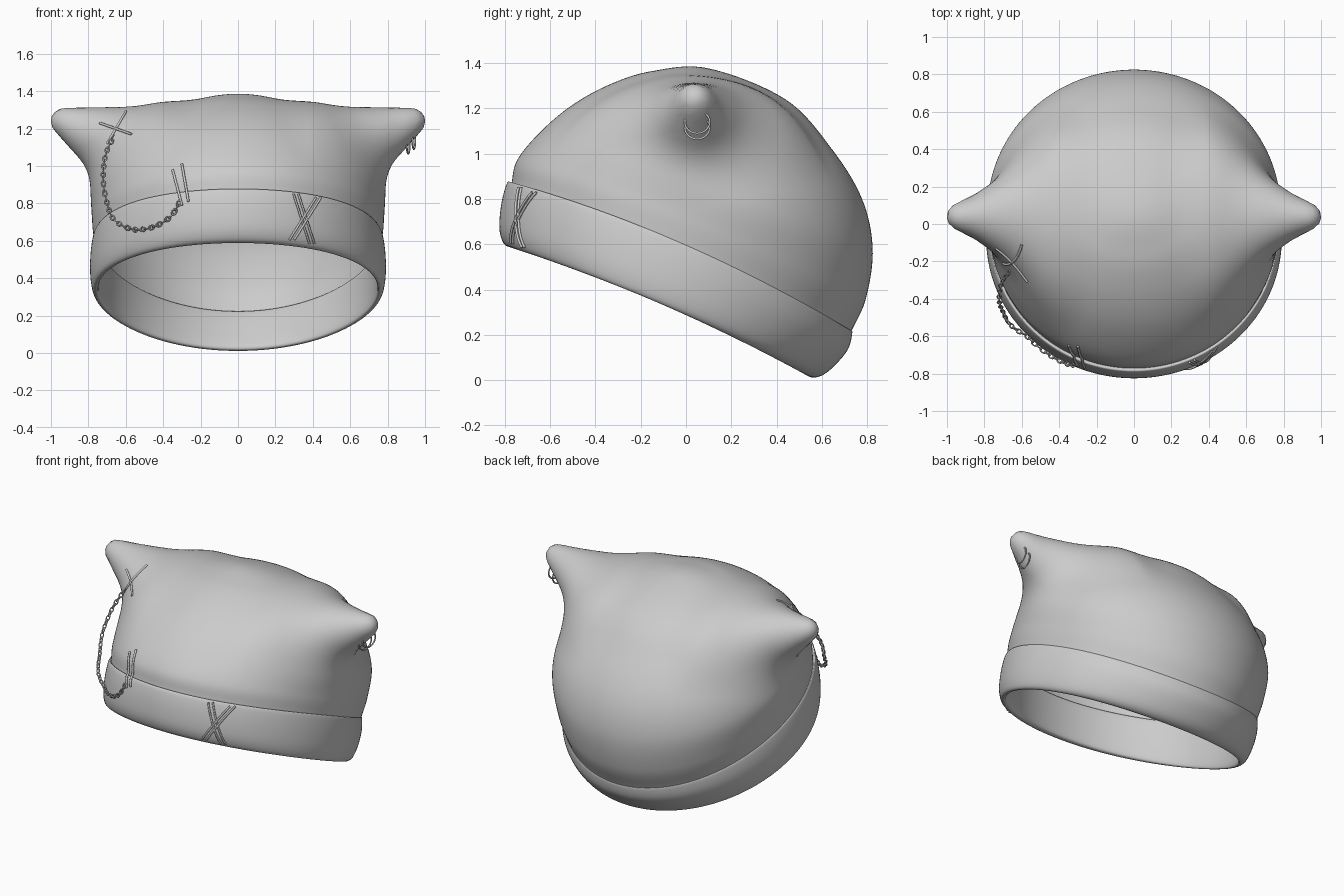
import bpy, bmesh, math
from mathutils import Vector
from mathutils.bvhtree import BVHTree

if "Cube" in bpy.data.objects:
    bpy.data.objects.remove(bpy.data.objects["Cube"])

SEG = 180


def material(name, rgb):
    m = bpy.data.materials.new(name)
    m.diffuse_color = (*rgb, 1)
    m.use_nodes = True
    m.node_tree.nodes["Principled BSDF"].inputs["Base Color"].default_value = m.diffuse_color
    return m


GREY = material("soft grey", (0.6, 0.6, 0.6))


def spline(rows, steps, end):
    """Smooth interpolation through rows of numbers."""
    first = [2 * a - b for a, b in zip(rows[0], rows[1])]
    pts = [first] + rows + [end]
    out = []
    for i in range(1, len(rows)):
        for s in range(steps):
            t = s / steps
            out.append([0.5 * (2 * b + (c - a) * t + (2 * a - 5 * b + 4 * c - d) * t * t
                               + (3 * b - a - 3 * c + d) * t ** 3)
                        for a, b, c, d in zip(*pts[i - 1:i + 3])])
    return out + [rows[-1]]


def ring(row):
    """Tilted oval from front point, back point, half width and side lift."""
    fy, fz, by, bz, w, lift = row
    pts = []
    for i in range(SEG):
        a = 2 * math.pi * i / SEG
        s, c = math.sin(a), math.cos(a)
        pts.append(Vector((w * s, (fy + by) / 2 - (by - fy) / 2 * c,
                           (fz + bz) / 2 - (bz - fz) / 2 * c + lift * s * s)))
    return pts


def loft(name, rings, apex=None):
    bm = bmesh.new()
    vs = [[bm.verts.new(p) for p in r] for r in rings]
    for a, b in zip(vs, vs[1:]):
        for i in range(SEG):
            j = (i + 1) % SEG
            bm.faces.new((a[i], a[j], b[j], b[i]))
    if apex is not None:
        top = bm.verts.new(apex)
        for i in range(SEG):
            bm.faces.new((vs[-1][i], vs[-1][(i + 1) % SEG], top))
    for f in bm.faces:
        f.smooth = True
    return finish(name, bm)


def finish(name, bm):
    me = bpy.data.meshes.new(name)
    bm.to_mesh(me)
    bm.free()
    ob = bpy.data.objects.new(name, me)
    bpy.context.collection.objects.link(ob)
    me.materials.append(GREY)
    return ob


# ears: tapered round cones, flared at the base, blended into the dome
EAR_A, EAR_B, R_A, R_B = Vector((.45, .035, 1.03)), Vector((.928, .04, 1.237)), .288, .073
AXIS = (EAR_B - EAR_A).normalized()
LEN = (EAR_B - EAR_A).length
TAPER = (R_A - R_B) / LEN
CENTRE = Vector((0, .03, .75))


def ear_distance(p):
    q = Vector((abs(p.x), p.y, p.z)) - EAR_A
    q.y /= 1 + 1.2 * min(max(.85 - abs(p.x), 0), .45)
    h = q.dot(AXIS)
    d = math.sqrt(max(q.length_squared - h * h, 0))
    t = min(max(h - TAPER * d / math.sqrt(1 - TAPER ** 2), 0), LEN)
    return math.hypot(h - t, d) - (R_A - TAPER * t)


def with_ears(p, k=.14):
    r0 = (p - CENTRE).length
    d = (p - CENTRE) / r0
    if p.z < .6:
        return p
    r = r0 + .6
    for _ in range(60):
        a, b = r - r0, ear_distance(CENTRE + d * r)
        h = max(k - abs(a - b), 0) / k
        f = min(a, b) - h * h * k / 4
        r -= f
        if abs(f) < .0003:
            break
    return CENTRE + d * r


# dome rows: front y, z, back y, z, half width, side lift
dome_rows = [
    [-.772, .865, .728, .21, .768, .06],
    [-.747, .97, .795, .36, .78, .045],
    [-.65, 1.09, .825, .58, .778, .02],
    [-.51, 1.21, .778, .80, .705, .01],
    [-.34, 1.305, .645, 1.02, .575, 0],
    [-.15, 1.365, .44, 1.24, .35, 0],
    [.10, 1.377, .10, 1.377, 0, 0]]
end = [.44, 1.24, -.15, 1.365, -.35, 0]
rows = spline(dome_rows, 10, end)
dome = loft("dome_with_ears", [[with_ears(p) for p in ring(r)] for r in rows[:-1]],
            Vector((0, .10, 1.377)))

# folded brim: top edge, rounded outside, lip, inside wall back up to the dome
brim_rows = [
    [-.77, .868, .726, .215, .765, .06],
    [-.79, .872, .735, .21, .777, .06],
    [-.815, .785, .718, .14, .789, .055],
    [-.825, .675, .668, .075, .79, .045],
    [-.808, .607, .61, .025, .778, .035],
    [-.775, .588, .56, .011, .757, .035],
    [-.75, .612, .54, .035, .745, .035],
    [-.742, .74, .62, .13, .745, .045],
    [-.752, .85, .705, .215, .748, .06],
    [-.768, .868, .725, .22, .764, .06]]
brim = loft("folded_brim", [ring(r) for r in spline(brim_rows, 4, brim_rows[-1])])
brim.data.flip_normals()

# surface lookup used to lay trimmings on the fabric
trees = []
for ob in (dome, brim):
    me = ob.data
    trees.append(BVHTree.FromPolygons([v.co for v in me.vertices],
                                      [list(p.vertices) for p in me.polygons]))


def on_front(x, z, gap=.006):
    hits = [t.ray_cast(Vector((x, -2, z)), Vector((0, 1, 0)))[0] for t in trees]
    y = min([h.y for h in hits if h] or [-.2])
    return Vector((x, y - gap, z))


def cord(name, pts, radius):
    cu = bpy.data.curves.new(name, 'CURVE')
    cu.dimensions = '3D'
    cu.bevel_depth = radius
    cu.bevel_resolution = 1
    cu.use_fill_caps = True
    sp = cu.splines.new('POLY')
    sp.points.add(len(pts) - 1)
    for q, p in zip(sp.points, pts):
        q.co = (*p, 1)
    ob = bpy.data.objects.new(name, cu)
    bpy.context.collection.objects.link(ob)
    cu.materials.append(GREY)


def stitch(name, x0, z0, x1, z1, radius=.007):
    cord(name, [on_front(x0 + (x1 - x0) * i / 12, z0 + (z1 - z0) * i / 12)
                for i in range(13)], radius)


# crossed stitches on the ear, paired stitches above the brim
stitch("ear_cross_stitch_a", -.74, 1.23, -.57, 1.17)
stitch("ear_cross_stitch_b", -.60, 1.29, -.70, 1.12)
stitch("pair_stitch_a", -.35, .98, -.30, .79)
stitch("pair_stitch_b", -.30, 1.01, -.265, .81)
# crossed double threads on the brim
for k, off in enumerate((-.013, .013)):
    stitch(f"brim_cross_a_{k}", .31 + off, .85, .395 + off, .585, .006)
    stitch(f"brim_cross_b_{k}", .43 + off, .83, .288 + off, .605, .006)

# hanging chain of alternating links, swinging clear of the dome
path = [[-.67, 1.15, -.26], [-.71, 1.05, -.32], [-.72, .92, -.41], [-.70, .80, -.47],
        [-.66, .71, -.54], [-.56, .66, -.6], [-.45, .675, -.6], [-.36, .73, -.6],
        [-.31, .81, -.6]]
track = []
for x, z, y in spline(path, 24, path[-1]):
    p = on_front(x, z, .012)
    p.y = min(p.y, y)
    track.append(p)
bm = bmesh.new()
since, count = 1.0, 0
for a, b in zip(track, track[1:]):
    since += (b - a).length
    if since < .025:
        continue
    since, count = 0.0, count + 1
    along = (b - a).normalized()
    side = along.cross(Vector((0, 1, 0))).normalized()
    up = along.cross(side)
    if count % 2:
        side, up = up, side
    loops = []
    for i in range(12):
        u = math.tau * i / 12
        out = along * math.cos(u) * 1.5 + side * math.sin(u)
        loops.append([bm.verts.new(a + out * (.011 + .004 * math.cos(v)) + up * .004 * math.sin(v))
                      for v in (math.tau * j / 6 for j in range(6))])
    for i in range(12):
        for j in range(6):
            p, q, n = loops[i], loops[(i + 1) % 12], (j + 1) % 6
            bm.faces.new((p[j], q[j], q[n], p[n])).smooth = True
bmesh.ops.recalc_face_normals(bm, faces=bm.faces)
finish("hanging_chain", bm)

# two small hoops through the underside of the ear
for k, (x, z) in enumerate(((.91, 1.115), (.94, 1.14))):
    cord(f"ear_hoop_{k}", [Vector((x + .008 * math.cos(a), .05 + .055 * math.cos(a), z + .05 * math.sin(a)))
                           for a in (math.tau * i / 24 for i in range(25))], .005)
